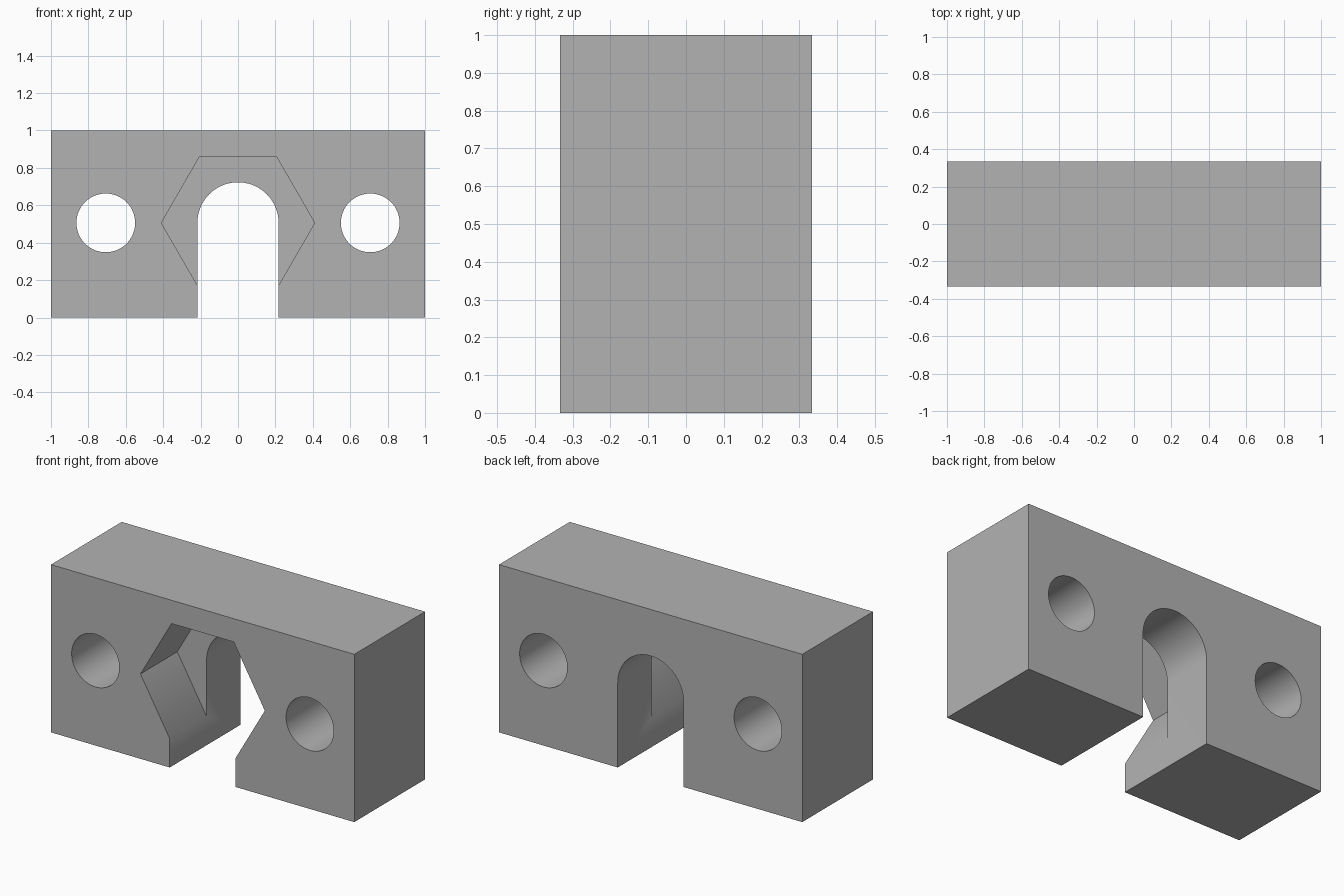
import bpy
import bmesh
from math import cos, sin, pi, radians

cube = bpy.data.objects.get("Cube")
if cube:
    bpy.data.objects.remove(cube, do_unlink=True)

HALF_DEPTH = 0.333
CENTRE_Z = 0.506   # shared height of holes, slot arch and nut pocket
POCKET_END = 0.014

# Single grey material
grey = bpy.data.materials.new("plain grey")
grey.use_nodes = True
colour = (0.45, 0.45, 0.45, 1)
grey.diffuse_color = colour
grey.node_tree.nodes["Principled BSDF"].inputs["Base Color"].default_value = colour


def arc(x, radius, sides, sweep=2 * pi):
    """Points (x, z) on an arc around the shared centre height."""
    count = sides if sweep == 2 * pi else sides + 1
    return [(x + radius * cos(sweep * i / sides),
             CENTRE_Z + radius * sin(sweep * i / sides)) for i in range(count)]


def prism(name, profile, y0, y1):
    """Extrude an (x, z) profile from y0 to y1."""
    bm = bmesh.new()
    face = bm.faces.new([bm.verts.new((x, y0, z)) for x, z in profile])
    extruded = bmesh.ops.extrude_face_region(bm, geom=[face])["geom"]
    moved = [v for v in extruded if isinstance(v, bmesh.types.BMVert)]
    bmesh.ops.translate(bm, verts=moved, vec=(0, y1 - y0, 0))
    bmesh.ops.recalc_face_normals(bm, faces=bm.faces)
    mesh = bpy.data.meshes.new(name)
    bm.to_mesh(mesh)
    bm.free()
    mesh.materials.append(grey)
    obj = bpy.data.objects.new(name, mesh)
    bpy.context.collection.objects.link(obj)
    return obj


# Solid block
block = prism("mounting_block", [(-1, 0), (1, 0), (1, 1), (-1, 1)],
              -HALF_DEPTH, HALF_DEPTH)

# Cutters: two bolt holes, an arched slot open below, a hexagonal front pocket
cutters = [prism("bolt_hole_cutter", arc(side * 0.707, 0.157, 64), -0.5, 0.5)
           for side in (-1, 1)]
slot_profile = arc(0, 0.217, 48, pi) + [(-0.217, -0.2), (0.217, -0.2)]
cutters.append(prism("slot_cutter", slot_profile, -0.5, 0.5))
cutters.append(prism("nut_pocket_cutter", arc(0, 0.41, 6), -0.5, POCKET_END))

bpy.ops.object.select_all(action='DESELECT')
bpy.context.view_layer.objects.active = block
block.select_set(True)
for cutter in cutters:
    cutter.hide_render = True
    cut = block.modifiers.new(cutter.name, 'BOOLEAN')
    cut.operation = 'DIFFERENCE'
    cut.solver = 'EXACT'
    cut.object = cutter
    bpy.ops.object.modifier_apply(modifier=cut.name)
for cutter in cutters:
    bpy.data.objects.remove(cutter, do_unlink=True)

# Smooth bores, sharp edges
bpy.ops.object.shade_smooth_by_angle(angle=radians(30))
